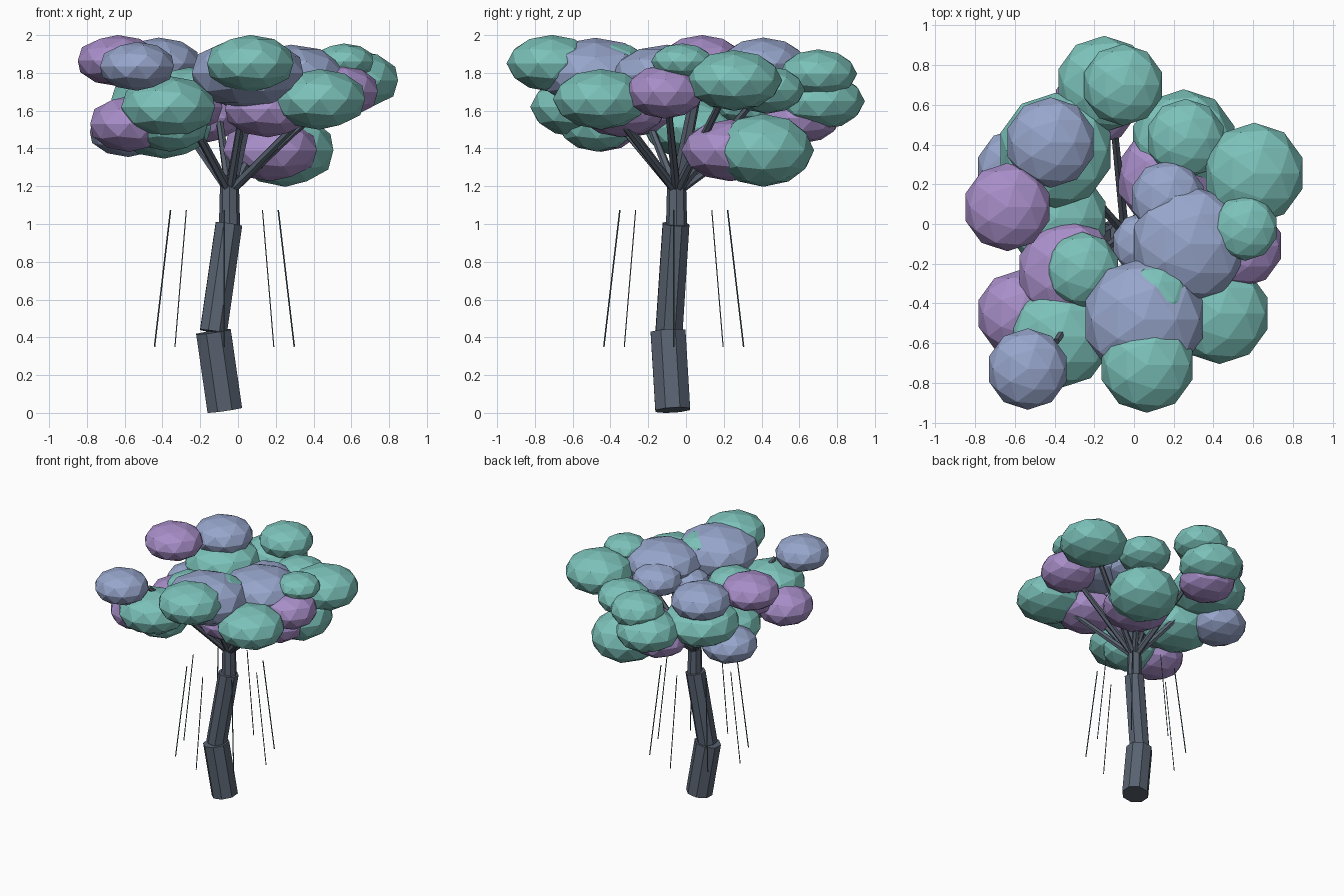
import bpy
import bmesh
import math
from mathutils import Vector, Matrix

cube = bpy.data.objects.get("Cube")
if cube:
    bpy.data.objects.remove(cube, do_unlink=True)


def make_material(name, rgb):
    mat = bpy.data.materials.new(name)
    mat.use_nodes = True
    colour = (*rgb, 1)
    mat.diffuse_color = colour
    shader = mat.node_tree.nodes["Principled BSDF"]
    shader.inputs["Base Color"].default_value = colour
    shader.inputs["Roughness"].default_value = 0.9
    return mat


teal = make_material("teal leaves", (0.20, 0.54, 0.49))
violet = make_material("violet leaves", (0.39, 0.27, 0.58))
periwinkle = make_material("periwinkle leaves", (0.31, 0.38, 0.60))
bark = make_material("slate bark", (0.10, 0.125, 0.165))
strand = make_material("dark strand", (0.09, 0.15, 0.18))


def add_object(name, bm, mat):
    mesh = bpy.data.meshes.new(name)
    bm.to_mesh(mesh)
    bm.free()
    mesh.materials.append(mat)
    obj = bpy.data.objects.new(name, mesh)
    bpy.context.collection.objects.link(obj)
    return obj


def add_rod(name, start, end, r_start, r_end, sides, mat):
    """Straight tapered rod between two points."""
    start, end = Vector(start), Vector(end)
    axis = end - start
    turn = axis.to_track_quat("Z", "Y").to_matrix().to_4x4()
    bm = bmesh.new()
    bmesh.ops.create_cone(bm, cap_ends=True, segments=sides, radius1=r_start,
                          radius2=r_end, depth=axis.length,
                          matrix=Matrix.Translation((start + end) / 2) @ turn)
    return add_object(name, bm, mat)


def add_clump(name, mat, x, y, z, radius, squash=0.63):
    """Faceted, flattened ball of leaves."""
    bm = bmesh.new()
    bmesh.ops.create_icosphere(bm, subdivisions=2, radius=radius)
    bmesh.ops.scale(bm, verts=bm.verts, vec=(1, 1, squash))
    bmesh.ops.translate(bm, verts=bm.verts, vec=(x, y, z))
    return add_object(name, bm, mat)


# Crooked trunk in three stacked pieces
add_rod("trunk_lower", (-0.07, -0.07, 0.015), (-0.13, -0.095, 0.43), 0.1, 0.1, 8, bark)
add_rod("trunk_middle", (-0.13, -0.09, 0.43), (-0.048, -0.053, 1), 0.077, 0.076, 8, bark)
add_rod("trunk_upper", (-0.045, -0.05, 0.99), (-0.045, -0.05, 1.26), 0.056, 0.049, 8, bark)

# Branches fanning out into the canopy
branch_root = (-0.045, -0.05, 1.17)
branch_tips = [
    (-0.39, -0.59, 1.81), (-0.4, 0.36, 1.68), (-0.12, 0.68, 1.7),
    (0.27, 0.4, 1.7), (0.55, 0.22, 1.72), (0.5, -0.1, 1.68),
    (0.42, -0.42, 1.64), (0.05, -0.48, 1.75), (-0.3, -0.23, 1.62),
]
for i, tip in enumerate(branch_tips):
    add_rod(f"branch_{i + 1}", branch_root, tip, 0.025, 0.018, 6, bark)
add_rod("branch_main", branch_root, (0.07, 0.05, 1.68), 0.036, 0.03, 6, bark)

# Leaf clumps: centre, radius and, where it differs, height ratio
teal_clumps = {
    "back_low": (-0.15, 0.705, 1.65, 0.242),
    "back_high": (-0.055, 0.70, 1.795, 0.206),
    "back_left_high": (0.26, 0.43, 1.71, 0.2),
    "back_left_low": (0.25, 0.41, 1.39, 0.268, 0.72),
    "left_back": (0.605, 0.255, 1.76, 0.255),
    "left_top": (0.56, -0.02, 1.86, 0.165, 0.58),
    "left_front": (0.43, -0.45, 1.66, 0.255),
    "front": (0.065, -0.71, 1.85, 0.24),
    "front_inner": (0.1, -0.39, 1.84, 0.195),
    "right_front": (-0.37, -0.565, 1.62, 0.26),
    "right_front_low": (-0.36, -0.47, 1.53, 0.21, 0.7),
    "right_inner": (-0.26, -0.23, 1.71, 0.19),
    "right_low": (-0.39, 0.03, 1.51, 0.26),
    "right_back": (-0.395, 0.37, 1.66, 0.29, 0.6),
}
violet_clumps = {
    "right_top": (-0.637, 0.085, 1.865, 0.222, 0.61),
    "right_front_low": (-0.575, -0.45, 1.53, 0.218, 0.68),
    "right_inner": (-0.33, -0.24, 1.62, 0.26, 0.58),
    "back": (-0.19, 0.61, 1.56, 0.212),
    "low_centre": (0.17, 0.235, 1.39, 0.26),
    "left": (0.54, -0.11, 1.7, 0.21, 0.68),
    "front_low": (0.16, -0.34, 1.61, 0.24),
}
periwinkle_clumps = {
    "right_back_top": (-0.42, 0.41, 1.85, 0.228, 0.6),
    "right_back_low": (-0.58, 0.27, 1.49, 0.215),
    "right_front_top": (-0.535, -0.73, 1.835, 0.205),
    "front_large": (0.05, -0.48, 1.8, 0.31, 0.6),
    "left_large": (0.28, -0.1, 1.79, 0.295, 0.54),
    "left_back_inner": (0.17, 0.13, 1.76, 0.19),
    "centre_small": (0.05, -0.1, 1.69, 0.16),
}
for mat, label, clumps in ((teal, "teal", teal_clumps),
                           (violet, "violet", violet_clumps),
                           (periwinkle, "periwinkle", periwinkle_clumps)):
    for place, shape in clumps.items():
        add_clump(f"{label}_clump_{place}", mat, *shape)

# Ring of thin hanging strands flaring outward at the bottom
for i in range(8):
    angle = math.tau * i / 8
    outward = Vector((math.cos(angle), math.sin(angle), 0))
    centre = Vector((-0.072, -0.065, 0))
    top = centre + outward * 0.285 + Vector((0, 0, 1.075))
    bottom = centre + outward * 0.37 + Vector((0, 0, 0.35))
    add_rod(f"hanging_strand_{i + 1}", bottom, top, 0.004, 0.004, 4, strand)
